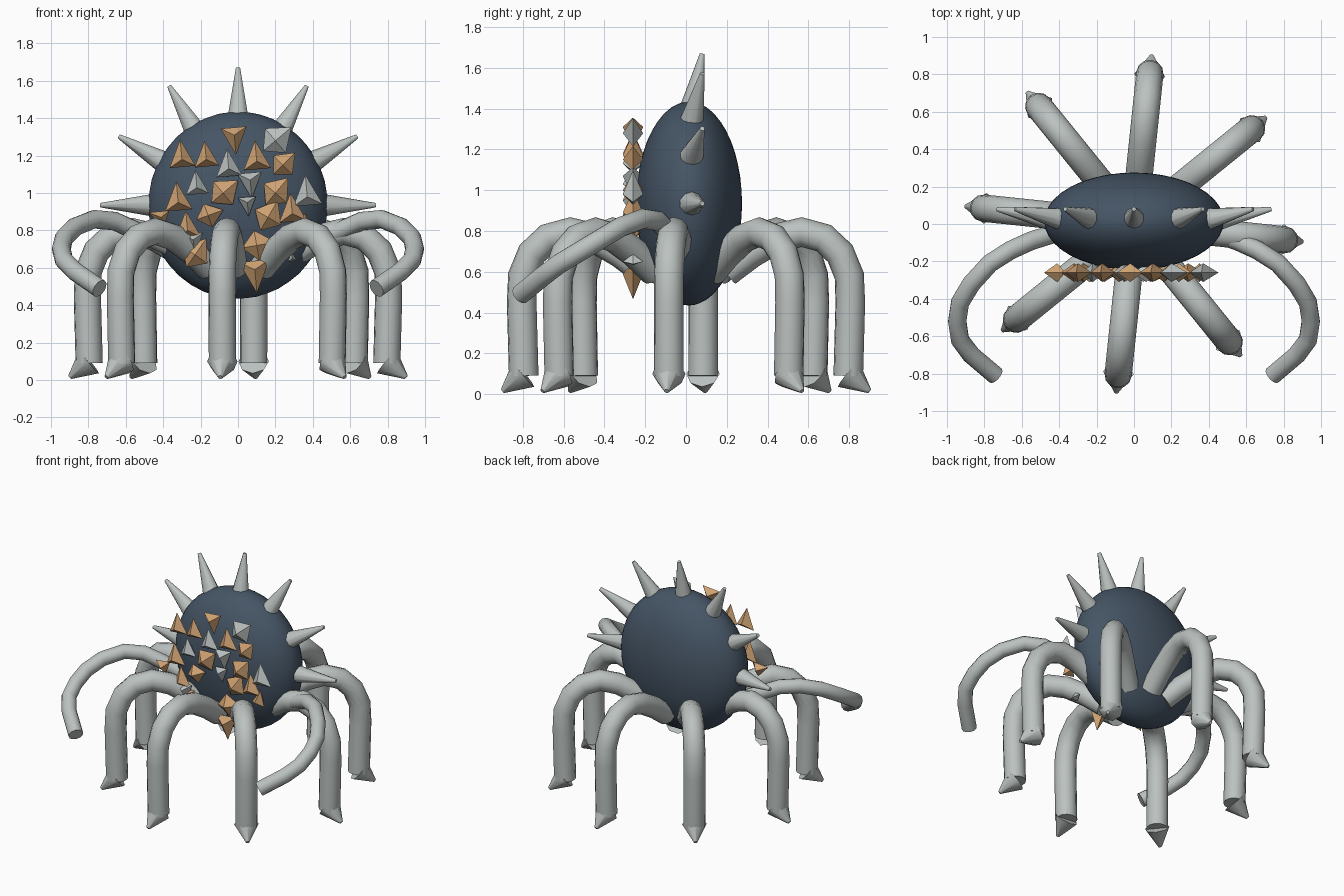
import bpy, bmesh, math
from mathutils import Vector

cube = bpy.data.objects.get("Cube")
if cube:
    bpy.data.objects.remove(cube, do_unlink=True)


def material(name, rgb):
    m = bpy.data.materials.new(name)
    m.use_nodes = True
    m.diffuse_color = (*rgb, 1)
    m.node_tree.nodes["Principled BSDF"].inputs["Base Color"].default_value = (*rgb, 1)
    return m


GREY = material("pale grey", (0.50, 0.54, 0.53))
NAVY = material("dark slate blue", (0.06, 0.09, 0.13))
AMBER = material("amber", (0.62, 0.36, 0.17))


def mesh_object(name, bm, mat, smooth=None):
    """Turn a bmesh into an object, smooth below the given edge angle."""
    bmesh.ops.recalc_face_normals(bm, faces=bm.faces)
    mesh = bpy.data.meshes.new(name)
    bm.to_mesh(mesh)
    bm.free()
    mesh.materials.append(mat)
    ob = bpy.data.objects.new(name, mesh)
    bpy.context.collection.objects.link(ob)
    if smooth:
        bpy.ops.object.select_all(action="DESELECT")
        ob.select_set(True)
        bpy.context.view_layer.objects.active = ob
        bpy.ops.object.shade_smooth_by_angle(angle=math.radians(smooth))
    return ob


def cone(name, base, tip, radius, sides=10):
    """Blunt cone running from base to tip."""
    base, tip = Vector(base), Vector(tip)
    axis = tip - base
    bm = bmesh.new()
    bmesh.ops.create_cone(bm, cap_ends=True, segments=sides, radius1=radius,
                          radius2=0.012, depth=axis.length)
    ob = mesh_object(name, bm, GREY, 50)
    ob.location = (base + tip) / 2
    ob.rotation_euler = axis.to_track_quat("Z", "Y").to_euler()


def tube(name, points, radius):
    """Round capped tube through a list of points."""
    curve = bpy.data.curves.new(name, "CURVE")
    curve.dimensions = "3D"
    curve.bevel_depth = radius
    curve.bevel_resolution = 4
    curve.use_fill_caps = True
    spline = curve.splines.new("POLY")
    spline.points.add(len(points) - 1)
    for p, co in zip(spline.points, points):
        p.co = (*co, 1)
    spline.use_smooth = True
    curve.materials.append(GREY)
    bpy.context.collection.objects.link(bpy.data.objects.new(name, curve))


def crystal(name, x, z, size, angle, sides, mat):
    """Flat double pyramid facing the front, long corner at the given angle."""
    bm = bmesh.new()
    front, back = (bm.verts.new((x, y, z)) for y in (-0.31, -0.21))
    ring = []
    for i in range(sides):
        a = math.radians(angle) + i * math.tau / sides
        r = size * (1.25 if i == 0 else 0.95)
        ring.append(bm.verts.new((x + r * math.cos(a), -0.26, z + r * math.sin(a))))
    for i, v in enumerate(ring):
        w = ring[(i + 1) % sides]
        bm.faces.new((front, v, w))
        bm.faces.new((back, w, v))
    mesh_object(name, bm, mat)


# Flattened round body
CENTRE = Vector((0, 0.015, 0.935))
bm = bmesh.new()
bmesh.ops.create_icosphere(bm, subdivisions=4, radius=1)
bmesh.ops.scale(bm, vec=(0.48, 0.26, 0.5), verts=bm.verts)
bmesh.ops.translate(bm, vec=CENTRE, verts=bm.verts)
mesh_object("body", bm, NAVY, 60)

# Fan of spikes over the top
for i in range(7):
    a = math.radians(30 * i)
    out = Vector((math.cos(a), 0, math.sin(a)))
    cone(f"spike_{i + 1}", CENTRE + out * 0.40,
         CENTRE + out * 0.735 + Vector((0, 0.065, 0)), 0.07)

# Eight walking legs with pointed feet, as (distance out, height)
LEG = [(0.20, 0.60), (0.32, 0.69), (0.45, 0.765), (0.57, 0.795), (0.68, 0.765),
       (0.76, 0.69), (0.805, 0.58), (0.81, 0.45), (0.80, 0.09)]
for i in range(8):
    a = math.radians(45 * i - 6)

    def spoke(r, z):
        return (r * math.cos(a), r * math.sin(a), z)

    tube(f"leg_{i + 1}", [spoke(r, z) for r, z in LEG], 0.073)
    cone(f"foot_{i + 1}", spoke(0.80, 0.10), spoke(0.905, 0.015), 0.082, 8)

# Two curling front arms
ARM = [(0.36, -0.03, 0.71), (0.55, -0.09, 0.80), (0.66, -0.14, 0.85), (0.77, -0.21, 0.86),
       (0.87, -0.32, 0.82), (0.93, -0.42, 0.76), (0.945, -0.52, 0.70),
       (0.93, -0.62, 0.64), (0.87, -0.70, 0.58), (0.74, -0.81, 0.49)]
for side, name in ((1, "left_arm"), (-1, "right_arm")):
    tube(name, [(side * x, y, z) for x, y, z in ARM], 0.05)

# Crystal cluster on the front: x, z, size, angle; split by colour and side count
UP, DOWN = 95, 275
CLUSTER = {
    ("amber_shard", AMBER, 3): [
        (-0.02, 1.31, .085, DOWN), (-.3, 1.18, .085, UP), (-.17, 1.18, .08, UP),
        (.1, 1.17, .09, UP), (-.32, .95, .09, UP), (.29, .89, .09, UP),
        (-.27, .8, .085, UP), (-.41, .87, .06, 160), (.09, .59, .1, DOWN),
        (.35, .82, .06, 80)],
    ("amber_gem", AMBER, 4): [
        (.24, 1.15, .075, 45), (-.08, 1.0, .085, 40), (.2, 1.0, .085, 50),
        (-.16, .88, .07, 20), (.16, .87, .085, 60), (-.23, .67, .085, 55),
        (.1, .72, .085, 10)],
    ("grey_shard", GREY, 3): [
        (-.05, 1.13, .085, UP), (-.22, 1.03, .075, UP), (.065, 1.07, .08, DOWN),
        (.05, .95, .06, DOWN), (.37, .98, .095, UP), (-.24, .75, .07, DOWN),
        (.29, .65, .03, UP)],
    ("grey_gem", GREY, 4): [(.2, 1.28, .09, 40)],
}
for (name, mat, sides), items in CLUSTER.items():
    for i, (x, z, size, angle) in enumerate(items):
        crystal(f"{name}_{i + 1}", x, z, size, angle, sides, mat)
